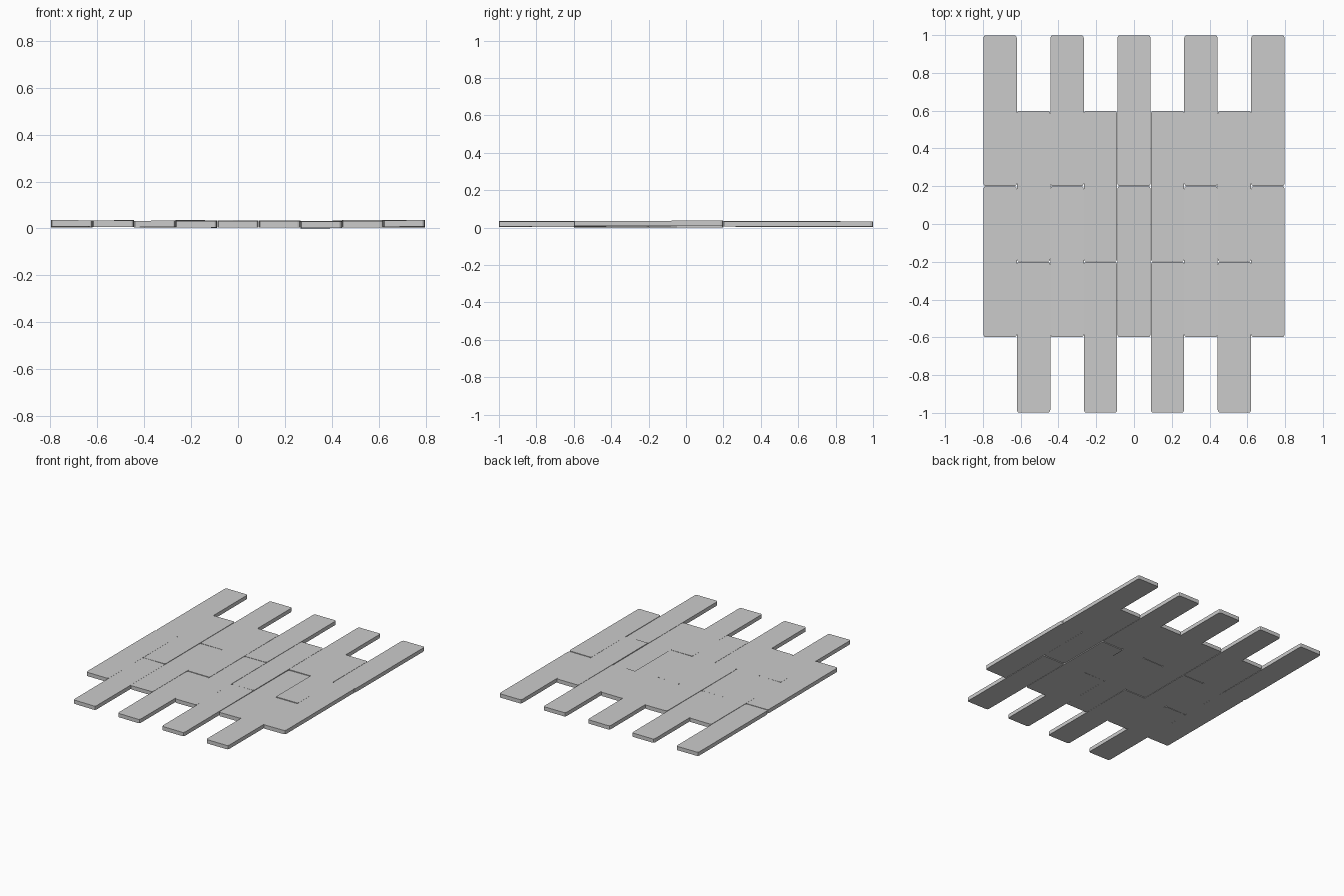
import bpy, bmesh, random

if "Cube" in bpy.data.objects:
    bpy.data.objects.remove(bpy.data.objects["Cube"])

random.seed(4)
COLS, PITCH, LENGTH, THICK = 9, 0.1772, 0.798, 0.0275
# resting height of the front and back plank in each column
FRONT = [0.007, 0.006, 0.005, 0.004, 0.005, 0.005, 0.001, 0.004, 0.008]
BACK = [0.004, 0.007, 0.005, 0.007, 0.006, 0.005, 0.005, 0.007, 0.005]


def plank(name, cx, cy, z, tilt_x, tilt_y):
    """Worn board: eight-sided outline with nicked corners, slightly tilted."""
    w, l, cx_cut, cy_cut = PITCH / 2 - 0.0002, LENGTH / 2, 0.007, 0.014
    outline = []
    for sx, sy in ((1, 1), (-1, 1), (-1, -1), (1, -1)):
        nick = [(sx * w, sy * (l - cy_cut)),
                (sx * (w - cx_cut * 0.6), sy * (l - 0.003)),
                (sx * (w - cx_cut * 1.6), sy * l)]
        outline += nick if sx * sy > 0 else nick[::-1]
    bm = bmesh.new()
    verts = [bm.verts.new((x, y, tilt_x * x / w + tilt_y * y / l)) for x, y in outline]
    face = bm.faces.new(verts)
    top = bmesh.ops.extrude_face_region(bm, geom=[face])
    bmesh.ops.translate(bm, vec=(0, 0, THICK),
                        verts=[v for v in top["geom"] if isinstance(v, bmesh.types.BMVert)])
    bmesh.ops.recalc_face_normals(bm, faces=bm.faces)
    mesh = bpy.data.meshes.new(name)
    bm.to_mesh(mesh)
    bm.free()
    ob = bpy.data.objects.new(name, mesh)
    ob.location = (cx, cy, z)
    bpy.context.collection.objects.link(ob)


# staggered columns, two boards end to end in each
for c in range(COLS):
    x = (c - (COLS - 1) / 2) * PITCH
    middle = 0.2 if c % 2 == 0 else -0.2
    for side, z, label in ((-1, FRONT[c], "front"), (1, BACK[c], "back")):
        tx = random.uniform(-0.0008, 0.0008)
        ty = random.uniform(-0.0008, 0.0008)
        z = max(z, abs(tx) + abs(ty))
        plank(f"floor_plank_{label}_{c + 1}", x, middle + side * 0.4, z, tx, ty)
